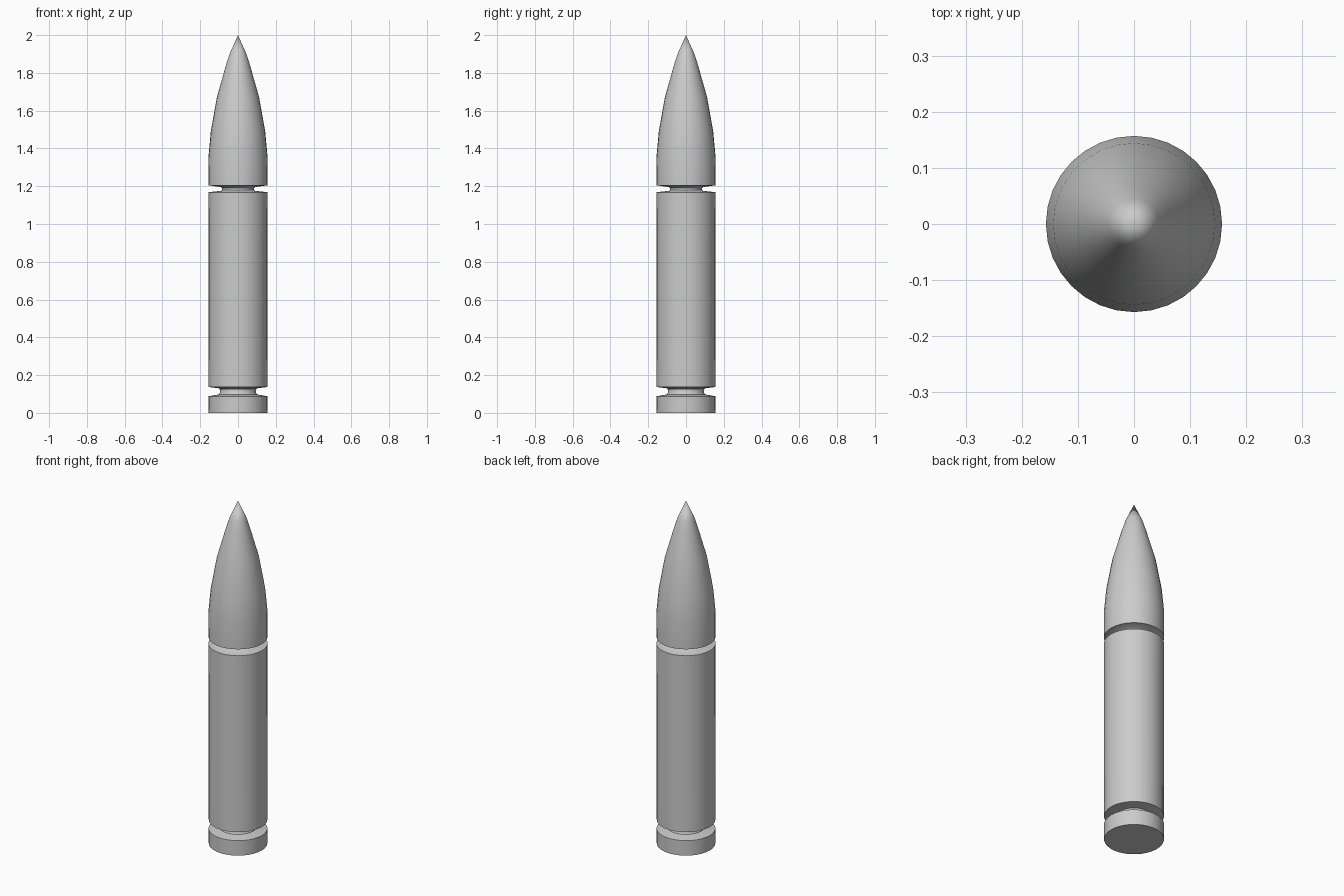
import bpy, bmesh, math

if "Cube" in bpy.data.objects:
    bpy.data.objects.remove(bpy.data.objects["Cube"])

SIDES = 32


def lathe(name, profile):
    """Spin an (r, z) profile around z; a zero radius closes to a point."""
    bm = bmesh.new()
    rings = []
    for r, z in profile:
        if r == 0:
            rings.append([bm.verts.new((0, 0, z))] * SIDES)
        else:
            rings.append([bm.verts.new((r * math.cos(math.tau * i / SIDES),
                                        r * math.sin(math.tau * i / SIDES), z))
                          for i in range(SIDES)])
    for low, high in zip(rings, rings[1:]):
        for i in range(SIDES):
            j = (i + 1) % SIDES
            corners = [low[i], low[j], high[j], high[i]]
            bm.faces.new(list(dict.fromkeys(corners)))
    mesh = bpy.data.meshes.new(name)
    bm.to_mesh(mesh)
    bm.free()
    obj = bpy.data.objects.new(name, mesh)
    bpy.context.collection.objects.link(obj)
    bpy.ops.object.select_all(action='DESELECT')
    obj.select_set(True)
    bpy.context.view_layer.objects.active = obj
    bpy.ops.object.shade_smooth_by_angle(angle=math.radians(50))


# Base rim with flat bottom and the extractor groove
lathe("base_rim", [(0, 0), (0.155, 0), (0.156, 0.088), (0.1, 0.098),
                   (0.095, 0.108), (0.095, 0.122)])

# Main casing, from the extractor groove up to the neck
lathe("casing", [(0.095, 0.122), (0.1, 0.13), (0.155, 0.137),
                 (0.156, 0.88), (0.157, 1.168), (0.09, 1.176),
                 (0.085, 1.18), (0.085, 1.19)])

# Pointed tip with a smooth ogive
lathe("pointed_tip", [(0.085, 1.19), (0.09, 1.195), (0.156, 1.205),
                      (0.157, 1.35), (0.144, 1.49), (0.112, 1.67),
                      (0.064, 1.84), (0.045, 1.9), (0, 2.0)])
